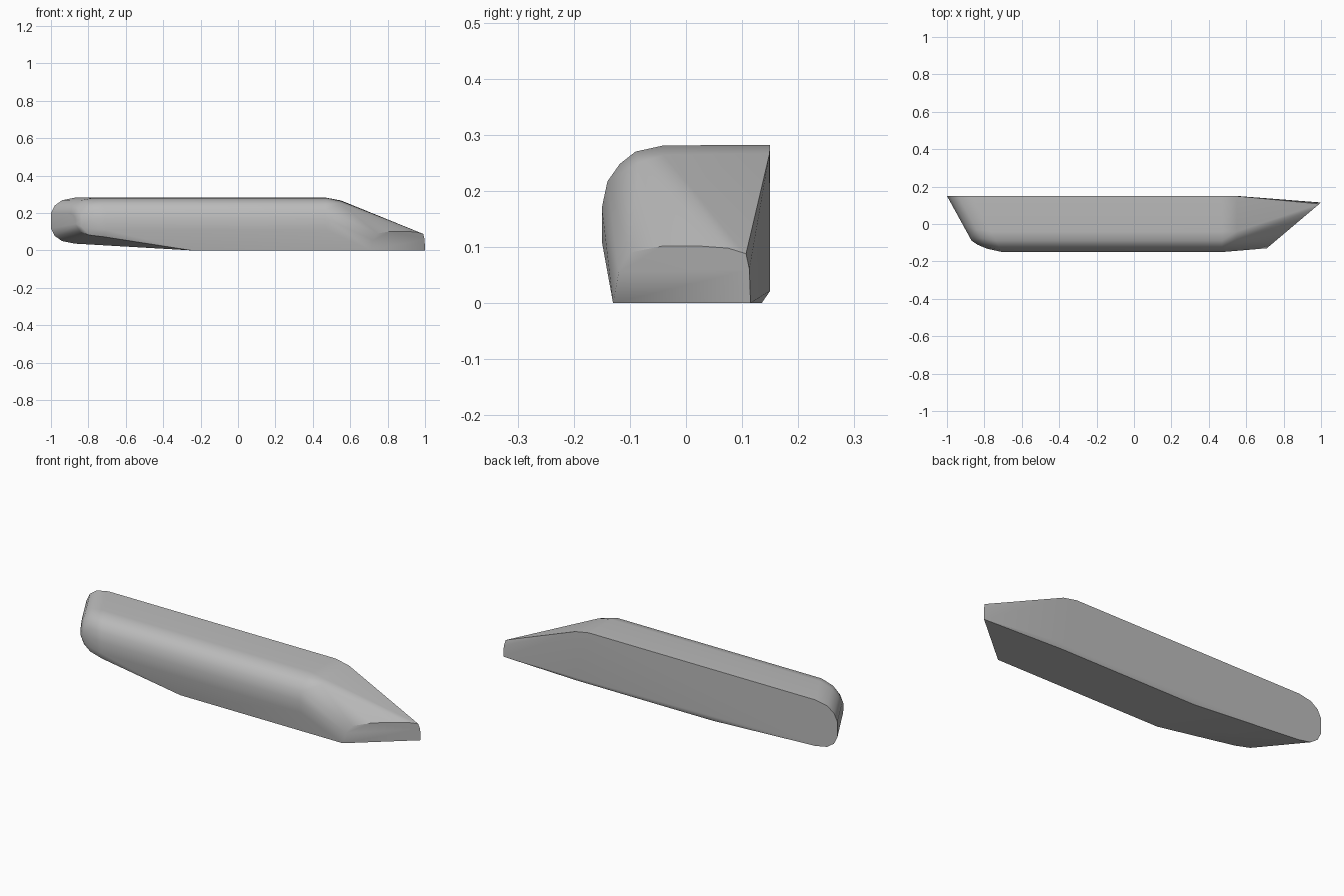
import bpy, bmesh, math

cube = bpy.data.objects.get("Cube")
if cube:
    bpy.data.objects.remove(cube, do_unlink=True)

# Body cross-section as (y, z), from the lower back edge round the front to the top
PROFILE = [(0.15, 0.022), (0.135, 0), (-0.13, 0), (-0.15, 0.11), (-0.15, 0.17),
           (-0.14, 0.217), (-0.118, 0.248), (-0.09, 0.27), (-0.04, 0.281), (0.15, 0.282)]

# Outline of the slanted nose face as (y, z)
NOSE = [(-0.13, 0), (-0.12, 0.055), (-0.1, 0.09), (-0.04, 0.102), (0.02, 0.102),
        (0.075, 0.098), (0.107, 0.088), (0.113, 0.06), (0.115, 0)]

# Rounded slanted end: (distance in from the end plane, width scale, height scale)
END_RINGS = [(0, 0.8, 0.34), (0.02, 0.87, 0.66), (0.06, 0.94, 0.89), (0.13, 1, 1)]
BACK, MID_Z = 0.15, 0.158


def end_ring(inset, width, height):
    """Cross-section shrunk towards the back face and laid on the slanted end."""
    ring = []
    for y, z in PROFILE:
        z = max(z, 0.036 + 0.13 * (BACK - y))      # raised keel
        y = BACK - (BACK - y) * width
        z = MID_Z + (z - MID_Z) * height
        ring.append((-1 + 0.55 * (BACK - y) + inset, y, z))
    return ring


points = []
for ring in END_RINGS:
    points += end_ring(*ring)

# Straight middle of the body
for x in (-0.25, 0.47):
    points += [(x, y, z) for y, z in PROFILE]

# Shoulder where the top and back begin to taper towards the nose
points += [(0.55, 0.15, 0.022), (0.55, 0.135, 0), (0.55, 0.149, 0.267),
           (0.55, -0.04, 0.264), (0.55, -0.085, 0.25)]

# Nose face
points += [(0.71 + (y + 0.13) / 0.845, y, z) for y, z in NOSE]

# Skin the sections into one closed body
bm = bmesh.new()
for p in points:
    bm.verts.new(p)
bmesh.ops.remove_doubles(bm, verts=bm.verts, dist=0.0005)
hull = bmesh.ops.convex_hull(bm, input=bm.verts)
bmesh.ops.delete(bm, geom=[v for v in bm.verts if not v.link_faces], context='VERTS')
bmesh.ops.dissolve_limit(bm, angle_limit=math.radians(1), verts=bm.verts, edges=bm.edges)
bmesh.ops.recalc_face_normals(bm, faces=bm.faces)
mesh = bpy.data.meshes.new("body")
bm.to_mesh(mesh)
bm.free()

body = bpy.data.objects.new("body", mesh)
bpy.context.collection.objects.link(body)

# Plain grey
grey = bpy.data.materials.new("grey")
grey.use_nodes = True
colour = (0.5, 0.5, 0.5, 1)
grey.diffuse_color = colour
grey.node_tree.nodes["Principled BSDF"].inputs["Base Color"].default_value = colour
mesh.materials.append(grey)

# Smooth rounded sides, crisp edges
bpy.ops.object.select_all(action='DESELECT')
body.select_set(True)
bpy.context.view_layer.objects.active = body
bpy.ops.object.shade_smooth_by_angle(angle=math.radians(32))
weighted = body.modifiers.new("weighted_normals", 'WEIGHTED_NORMAL')
weighted.keep_sharp = True
